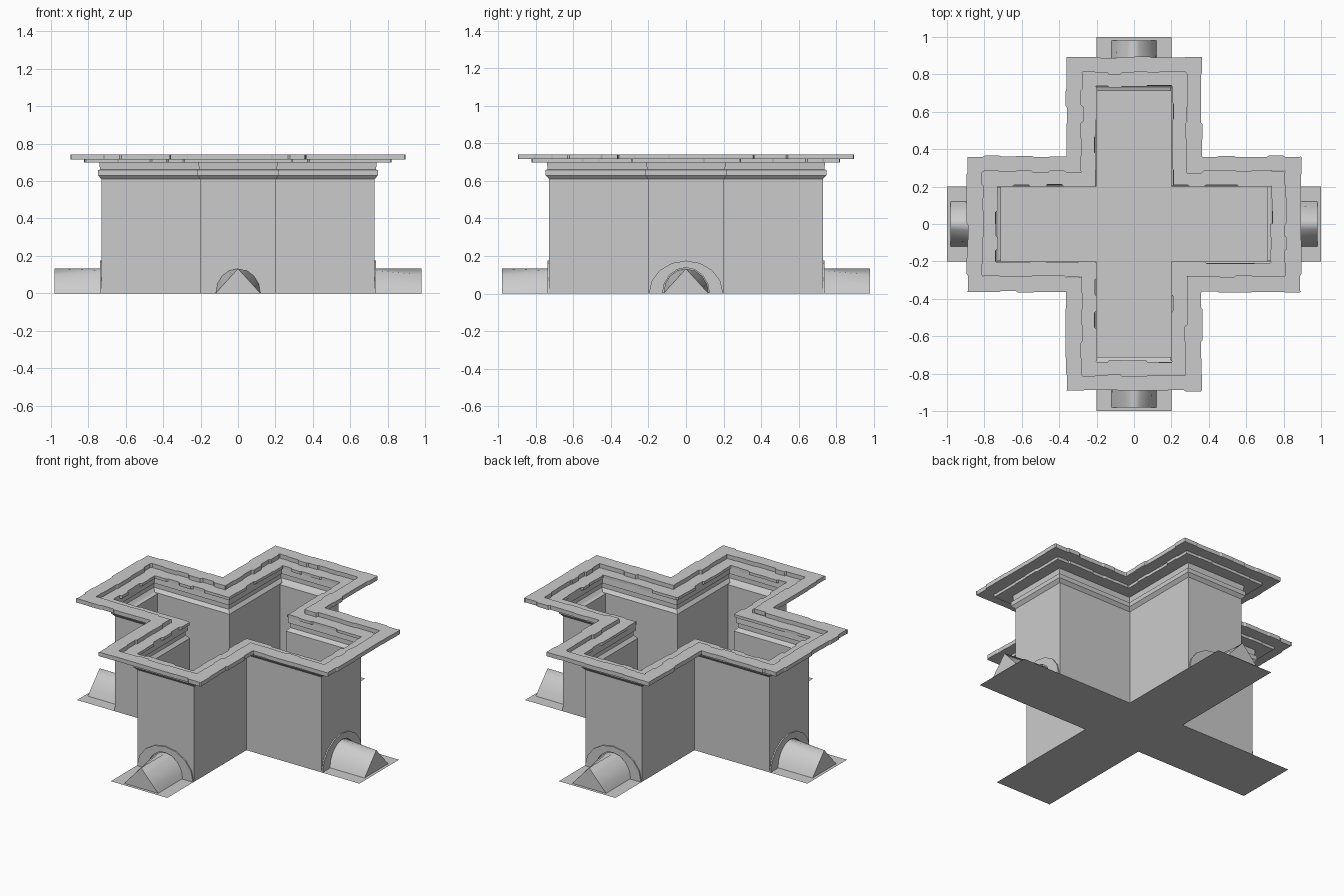
import bpy, bmesh, math, random
from mathutils import Matrix, Vector

random.seed(4)
cube = bpy.data.objects.get("Cube")
if cube:
    bpy.data.objects.remove(cube)

stone = bpy.data.materials.new("grey_stone")
stone.use_nodes = True
GREY = (0.6, 0.6, 0.6, 1)
stone.diffuse_color = GREY
stone.node_tree.nodes["Principled BSDF"].inputs["Base Color"].default_value = GREY

HALF, ARM = 0.2, 0.73      # wall half width and arm length


def cross(d=0.0, arm=ARM):
    """Corners of the cross outline grown outward by d."""
    a, b = HALF + d, arm + d
    quarter = [(b, -a), (b, a), (a, a)]
    return [Matrix.Rotation(k * math.pi / 2, 2) @ Vector(p)
            for k in range(4) for p in quarter]


def make(name, verts, faces, smooth=False):
    mesh = bpy.data.meshes.new(name)
    mesh.from_pydata([tuple(v) for v in verts], [], faces)
    mesh.materials.append(stone)
    obj = bpy.data.objects.new(name, mesh)
    bpy.context.collection.objects.link(obj)
    if smooth:
        for p in mesh.polygons:
            p.use_smooth = len(p.vertices) == 4
    return obj


def loft(rings, closed=True):
    """Quads joining successive rings of equal length."""
    n = len(rings[0])
    verts = [v for r in rings for v in r]
    faces = [(k * n + i, k * n + (i + 1) % n, (k + 1) * n + (i + 1) % n, (k + 1) * n + i)
             for k in range(len(rings) - 1) for i in range(n if closed else n - 1)]
    return verts, faces


# Floor plate
make("floor", [(p.x, p.y, 0) for p in cross(0, 1.0)], [tuple(range(12))])

# Thin walls with a moulded band near the top
profile = [(0, 0), (0, 0.61), (0.018, 0.63), (0.018, 0.658), (0.008, 0.662), (0.012, 0.705)]
make("walls", *loft([[(p.x, p.y, z) for p in cross(d)] for d, z in profile]))


# Weathered coping rings: stepped, slightly uneven stone edges
def ragged_ring(name, d_in, d_out, z0, z1, wear):
    inner, outer = cross(d_in), cross(d_out)
    ins, outs = [], []
    for i in range(12):
        p0, p1 = inner[i], inner[(i + 1) % 12]
        q0, q1 = outer[i], outer[(i + 1) % 12]
        along = (q1 - q0).normalized()
        out = Vector((along.y, -along.x))
        count = max(3, round((q1 - q0).length / 0.09))
        for s in range(count):
            step_in = random.uniform(-wear, wear)
            step_out = random.uniform(-wear, wear) * 0.6
            for t in (0.06, 0.94):
                f = (s + t) / count
                ins.append(p0.lerp(p1, f) + out * step_in)
                outs.append(q0.lerp(q1, f) + out * step_out)
        ins.append(p1)
        outs.append(q1)
    rings = [[(p.x, p.y, z) for p in ring]
             for ring, z in ((ins, z0), (outs, z0), (outs, z1), (ins, z1), (ins, z0))]
    return make(name, *loft(rings))


ragged_ring("lower_coping", 0.004, 0.088, 0.698, 0.716, 0.008)
ragged_ring("upper_coping", 0.078, 0.162, 0.716, 0.742, 0.008)


# Parts repeated on each arm end, modelled along +x and turned
def arc(x, ry, rz, n=8):
    return [Vector((x, ry * math.cos(math.pi * i / n), rz * math.sin(math.pi * i / n)))
            for i in range(n + 1)]


def place(obj, k):
    obj.data.transform(Matrix.Rotation(k * math.pi / 2, 4, 'Z'))


for k, side in enumerate(("left", "back", "right", "front")):
    # Drain: round at the wall, narrowing to a triangular end
    end = [Vector((0.98, 0.12 * (1 - i / 4), 0.132 * (1 - abs(1 - i / 4)))) for i in range(9)]
    verts, faces = loft([arc(ARM, 0.12, 0.132), end], False)
    faces.append(tuple(range(9, 18)))
    place(make(side + "_drain", verts, faces, True), k)

    # Arch stones around the drain
    x0, x1 = ARM - 0.002, ARM + 0.008
    rings = [arc(x0, 0.198, 0.175), arc(x1, 0.198, 0.175),
             arc(x1, 0.125, 0.138), arc(x0, 0.125, 0.138)]
    place(make(side + "_arch", *loft(rings, False)), k)

    # Inner lining of the end wall
    lining = [[(x, y, z) for y in (-0.198, 0.198)]
              for x, z in ((0.71, 0.002), (0.71, 0.605), (ARM, 0.612))]
    place(make(side + "_lining", *loft(lining, False)), k)

# Consistent outward faces on every part
for obj in bpy.context.collection.objects:
    if obj.type == 'MESH' and stone.name in obj.data.materials:
        bm = bmesh.new()
        bm.from_mesh(obj.data)
        bmesh.ops.recalc_face_normals(bm, faces=bm.faces)
        bm.to_mesh(obj.data)
        bm.free()
